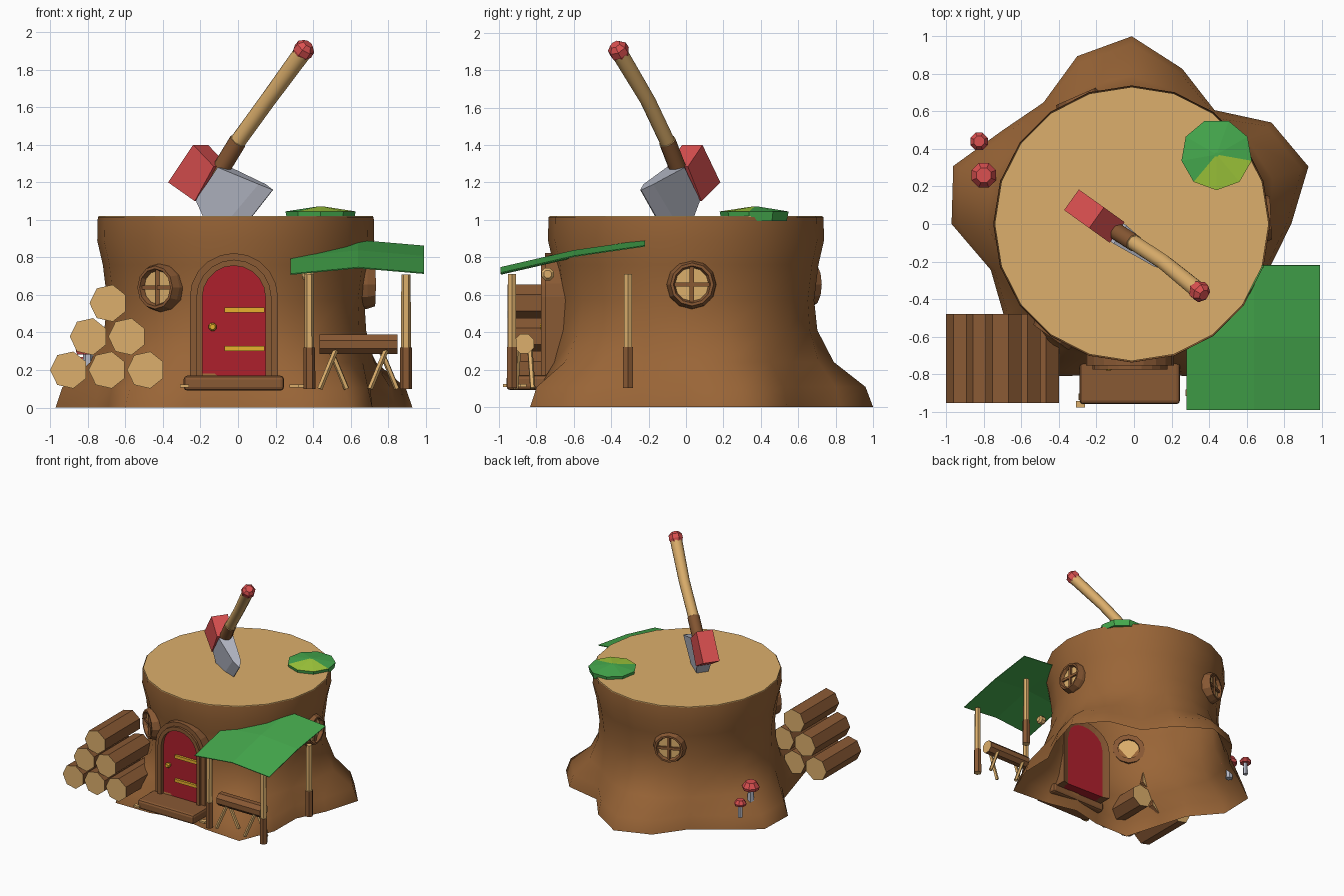
import bpy, bmesh, math
from mathutils import Vector as V

if "Cube" in bpy.data.objects:
    bpy.data.objects.remove(bpy.data.objects["Cube"])


def mat(name, r, g, b):
    m = bpy.data.materials.new(name)
    m.diffuse_color = (r, g, b, 1)
    m.use_nodes = True
    m.node_tree.nodes["Principled BSDF"].inputs["Base Color"].default_value = m.diffuse_color
    return m


BARK = mat("bark brown", .32, .13, .038)
WOOD = mat("dark wood", .25, .1, .034)
TAN = mat("cut wood tan", .72, .43, .15)
RED = mat("bright red", .7, .08, .08)
DOOR = mat("door crimson", .42, .014, .025)
GREEN = mat("leaf green", .06, .40, .075)
LIME = mat("lime moss", .36, .60, .045)
STEEL = mat("steel grey", .47, .49, .57)
GOLD = mat("gold", .8, .44, .026)


def loft(name, loops, mats, seg=None, cap=0, caps=True, wrap=False, closed=True, smooth=None):
    """Skin a list of equal-length point loops; seg[i] is the material of band i."""
    bm = bmesh.new()
    rows = [[bm.verts.new(p) for p in lp] for lp in loops]
    n, k = len(rows[0]), len(rows)
    for i in range(k if wrap else k - 1):
        a, b = rows[i], rows[(i + 1) % k]
        for j in range(n if closed else n - 1):
            f = bm.faces.new((a[j], a[(j + 1) % n], b[(j + 1) % n], b[j]))
            f.material_index = seg[i] if seg else 0
    if caps and not wrap:
        for r in (rows[0], rows[-1]):
            bm.faces.new(r).material_index = cap
    bmesh.ops.recalc_face_normals(bm, faces=bm.faces[:])
    me = bpy.data.meshes.new(name)
    bm.to_mesh(me)
    bm.free()
    for m in mats:
        me.materials.append(m)
    ob = bpy.data.objects.new(name, me)
    bpy.context.collection.objects.link(ob)
    if smooth:
        bpy.ops.object.select_all(action='DESELECT')
        ob.select_set(True)
        bpy.context.view_layer.objects.active = ob
        bpy.ops.object.shade_smooth_by_angle(angle=math.radians(smooth))
    return ob


def tube(name, pts, radii, n, mats, **kw):
    """n-sided tube through points with a radius at each."""
    pts = [V(p) for p in pts]
    d = (pts[-1] - pts[0]).normalized()
    a = d.cross(V((0, 0, 1)) if abs(d.z) < .95 else V((1, 0, 0))).normalized()
    b = d.cross(a)
    ang = [2 * math.pi * (j + .5) / n for j in range(n)]
    loops = [[p + (a * math.cos(t) + b * math.sin(t)) * r for t in ang] for p, r in zip(pts, radii)]
    return loft(name, loops, mats, **kw)


def box(name, c, s, m):
    x, y, z = c
    a, b, h = s[0] / 2, s[1] / 2, s[2] / 2
    sq = [(-a, -b), (a, -b), (a, b), (-a, b)]
    return loft(name, [[(x + i, y + j, z + k) for i, j in sq] for k in (-h, h)], [m])


# Stump: 20-sided trunk flaring into five roots, open underneath
base = [.85, .99, .92, .75, .87, 1.0, .94, .80, .85, 1.0,
        .96, .79, .84, 1.0, .85, .75, .85, 1.03, .9, .77]
prof = [(0, .75, 1), (.107, .735, .9), (.24, .705, .34), (.41, .69, .05),
        (.57, .685, 0), (.76, .708, 0), (.89, .738, 0), (1.015, .735, 0)]
ang = [math.radians(18 * j) for j in range(20)]
CX = -.012
loft("stump", [[(CX + (r + (base[j] - .75) * f) * math.cos(t), (r + (base[j] - .75) * f) * math.sin(t), z)
                for j, t in enumerate(ang)] for z, r, f in prof], [BARK], caps=False, smooth=75)
loft("stump_top", [[(CX + r * math.cos(t), r * math.sin(t), z) for t in ang]
                   for r, z in ((.73, 1.0), (.73, 1.02))], [TAN])


# Door with arched two-step frame
def arch(h, n=10):
    pts = [(-.022 - h, .15)]
    pts += [(-.022 - h * math.cos(math.pi * i / n), .588 + h * math.sin(math.pi * i / n)) for i in range(n + 1)]
    return pts + [(-.022 + h, .15)]


def back(x):
    return -math.sqrt(.672 ** 2 - x * x)


loft("door", [[(x, -.74 if front else back(x), z) for x, z in arch(.18)] for front in (0, 1)], [DOOR])
for name, ho, hi, y in (("door_frame_outer", .235, .195, -.755), ("door_frame_inner", .2, .168, -.775)):
    loft(name, [[(o[0], back(o[0]), o[1]), (o[0], y, o[1]), (i[0], y, i[1]), (i[0], back(i[0]), i[1])]
                for o, i in zip(arch(ho), arch(hi))], [WOOD])
for z in (.315, .52):
    box("door_hinge", (.035, -.747, z), (.215, .026, .026), GOLD)
tube("door_knob", [(-.135, -.735, .43), (-.135, -.765, .43), (-.135, -.78, .43)], [.015, .023, .014], 8, [GOLD])
step = box("door_step", (-.022, -.845, .13), (.535, .23, .08), WOOD)
bev = step.modifiers.new("bevel", 'BEVEL')
bev.width, bev.segments = .02, 2

# Round windows: ring, pane and crossed bars
for deg, z, R in ((2.5, .655, .742), (113.6, .655, .742), (234.5, .64, .742)):
    t = math.radians(deg)
    d, s, u = V((math.cos(t), math.sin(t), 0)), V((-math.sin(t), math.cos(t), 0)), V((0, 0, 1))
    c = u * z + V((CX, 0, 0))
    loft("window_ring", [[c + d * (R + k) + (s * math.cos(a) + u * math.sin(a)) * r
                          for r, k in ((.134, -.075), (.13, -.045), (.115, 0), (.1, 0), (.09, -.025), (.09, -.075))]
                         for a in [2 * math.pi * i / 12 for i in range(12)]], [WOOD], wrap=True)
    tube("window_pane", [c + d * (R - .06), c + d * (R - .028)], [.095, .095], 12, [TAN])
    for v in (s, u):
        tube("window_bar", [c + d * (R - .024) - v * .095, c + d * (R - .024) + v * .095], [.016, .016], 4, [WOOD])

# Log pile
for x, z in ((-.9, .2), (-.695, .2), (-.49, .2), (-.795, .378), (-.59, .378), (-.69, .556)):
    tube("pile_log", [(x, -.955, z), (x, -.48, z)], [.101, .101], 7, [WOOD, TAN], cap=1)

# Awning sheet on three posts
rows = []
for y, z in ((-.99, .745), (-.6, .835), (-.22, .89)):
    rows.append([(.28, y, z - .035), (.64, y, z), (.99, y, z - .03)])
sheet = loft("awning", rows, [GREEN], caps=False, closed=False)
sol = sheet.modifiers.new("thickness", 'SOLIDIFY')
sol.thickness, sol.offset = .006, 0
for x, y in ((.38, -.93), (.895, -.93), (.895, -.31)):
    tube("awning_post", [(x, y, .1), (x, y, .32), (x, y, .321), (x, y, .71)],
         [.032, .031, .026, .025], 6, [WOOD, TAN], seg=[0, 1, 1], cap=1)
tube("awning_peg", [(.34, -.74, .71), (.355, -.74, .71), (.39, -.74, .71), (.405, -.74, .71)],
     [.022, .036, .036, .022], 8, [TAN])

# Sawhorse with a log across it
tube("sawhorse_log", [(.435, -.865, .337), (.85, -.865, .337)], [.056, .056], 8, [WOOD, TAN], cap=1)
for x in (.507, .775):
    for k in (-1, 1):
        tube("sawhorse_leg", [(x - k * .015, -.865 + k * .03, .31), (x + k * .072, -.865 + k * .045, .1)],
             [.015, .015], 5, [TAN])

# Wood chips beside the step
for x, y in ((-.285, -.96), (-.27, -.92), (.3, -.9), (.325, -.87)):
    box("wood_chip", (x, y, .115), (.05, .035, .016), TAN)

# Mushrooms on the left root
for x, y, z0, z, r in ((-.8, .26, .15, .315, .07), (-.825, .44, .12, .245, .05)):
    tube("mushroom_stem", [(x, y, z0), (x, y, z)], [r * .42, r * .36], 6, [STEEL])
    tube("mushroom_cap", [(x, y, z - r * .45), (x, y, z - r * .1), (x, y, z + r * .5)],
         [r * .9, r, r * .6], 8, [RED])

# Moss patch with a lime wedge
moss = tube("moss", [(.44, .37, .995), (.44, .37, 1.045), (.44, .37, 1.072)], [.18, .19, .012], 9,
            [GREEN, LIME])
for p in moss.data.polygons:
    a = math.degrees(math.atan2(p.center.y - .37, p.center.x - .44))
    if p.normal.z > .5 and -115 < a < 5:
        p.material_index = 1

# Axe: head outlined in the vertical plane of the handle
d, n, O = V((.81, -.58, 0)), V((.58, .81, 0)), V((-.09, -.045, 0))


def section(top, bottom, w):
    return [O + d * h + V((0, 0, z)) + n * k for (h, z), k in
            ((top, -w), (top, w), (bottom, w), (bottom, -w))]


loft("axe_poll", [section((-.135, 1.4), (-.3, 1.2), .068), section((.0, 1.285), (-.125, 1.10), .068)], [RED])
loft("axe_blade", [section((.02, 1.28), (-.125, 1.105), .06), section((.27, 1.19), (-.03, .9), .033),
                   section((.34, 1.16), (.05, .86), .003)], [STEEL])
tube("axe_handle", [(-.11, -.03, 1.24), (.0, -.1, 1.42), (.001, -.101, 1.421), (.16, -.205, 1.64), (.35, -.36, 1.9)],
     [.048, .048, .043, .043, .048], 8, [WOOD, TAN], seg=[0, 1, 1, 1], smooth=50)
e = V((.44, -.36, .63)).normalized()
p = V((.35, -.36, 1.905))
tube("axe_handle_knob", [p - e * .045, p - e * .015, p + e * .02, p + e * .045], [.04, .056, .054, .03], 7, [RED])
